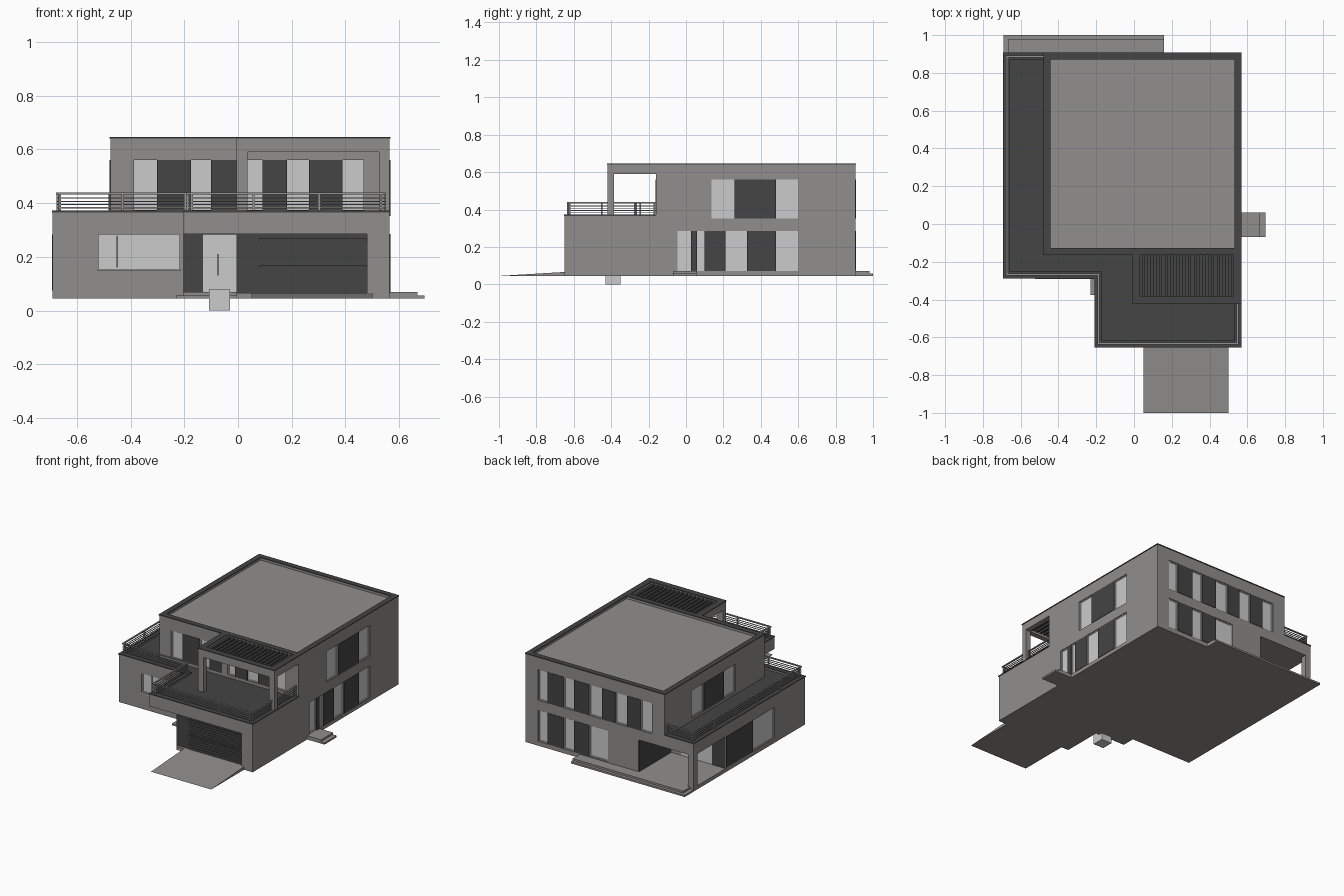
import bpy, bmesh, math
from mathutils import Vector

if "Cube" in bpy.data.objects:
    bpy.data.objects.remove(bpy.data.objects["Cube"])


def material(name, rgb):
    m = bpy.data.materials.new(name)
    m.diffuse_color = (*rgb, 1)
    m.use_nodes = True
    m.node_tree.nodes["Principled BSDF"].inputs["Base Color"].default_value = m.diffuse_color
    return m


WALL = material("grey render", (0.28, 0.272, 0.262))
DARK = material("charcoal", (0.058, 0.058, 0.058))
GLASS = material("pale glass", (0.60, 0.60, 0.60))
STEEL = material("railing steel", (0.30, 0.30, 0.30))


def finish(name, bm, mat):
    bmesh.ops.recalc_face_normals(bm, faces=bm.faces)
    me = bpy.data.meshes.new(name)
    bm.to_mesh(me)
    bm.free()
    ob = bpy.data.objects.new(name, me)
    bpy.context.collection.objects.link(ob)
    if mat:
        me.materials.append(mat)
    return ob


def boxes(name, spans, mat):
    """One object from boxes given as (x0, x1, y0, y1, z0, z1)."""
    bm = bmesh.new()
    for x0, x1, y0, y1, z0, z1 in spans:
        vs = bmesh.ops.create_cube(bm, size=1)["verts"]
        for v in vs:
            v.co = Vector(((x0 + x1) / 2 + v.co.x * (x1 - x0),
                           (y0 + y1) / 2 + v.co.y * (y1 - y0),
                           (z0 + z1) / 2 + v.co.z * (z1 - z0)))
    return finish(name, bm, mat)


def prism(name, pts, z0, z1, mat):
    bm = bmesh.new()
    f = bm.faces.new([bm.verts.new((x, y, z0)) for x, y in pts])
    top = bmesh.ops.extrude_face_region(bm, geom=[f])["geom"]
    for v in top:
        if isinstance(v, bmesh.types.BMVert):
            v.co.z = z1
    return finish(name, bm, mat)


def offset(path, d, closed=False):
    """Shift an axis-aligned path to its left by d, with square corners."""
    out, n = [], len(path)
    for i, p in enumerate(path):
        s = Vector((0, 0))
        for a, b in ((i - 1, i), (i, i + 1)):
            if closed or (a >= 0 and b < n):
                t = (Vector(path[b % n]) - Vector(path[a % n])).normalized()
                s += Vector((-t.y, t.x))
        out.append(Vector(p) + s * d)
    return out


def strip(name, path, d0, d1, z0, z1, mat, closed=False):
    """Wall or bar of rectangular section that follows a path."""
    bm = bmesh.new()
    a, b = offset(path, d0, closed), offset(path, d1, closed)
    rings = [[bm.verts.new((*p, z)) for p, z in ((u, z0), (v, z0), (v, z1), (u, z1))]
             for u, v in zip(a, b)]
    pairs = list(zip(rings, rings[1:])) + ([(rings[-1], rings[0])] if closed else [])
    for r, s in pairs:
        for k in range(4):
            bm.faces.new((r[k], r[(k + 1) % 4], s[(k + 1) % 4], s[k]))
    if not closed:
        bm.faces.new(rings[0])
        bm.faces.new(rings[-1])
    return finish(name, bm, mat)


def on_wall(side, plane, a0, a1, z0, z1, d0, d1):
    """Box span on a wall: a runs along the wall, d points outwards."""
    s = 1 if side[1] == "+" else -1
    p, q = sorted((plane + s * d0, plane + s * d1))
    return (p, q, a0, a1, z0, z1) if side[0] == "x" else (a0, a1, p, q, z0, z1)


def window(cuts, name, side, plane, a0, a1, z0, z1):
    w = 0.006
    cuts.append(on_wall(side, plane, a0, a1, z0, z1, -0.015, 0.02))
    boxes(name + "_glass", [on_wall(side, plane, a0, a1, z0, z1, -0.016, -0.010)], GLASS)
    boxes(name + "_frame", [on_wall(side, plane, *r, -0.016, -0.006) for r in (
        (a0, a0 + w, z0, z1), (a1 - w, a1, z0, z1),
        (a0 + w, a1 - w, z0, z0 + w), (a0 + w, a1 - w, z1 - w, z1))], GLASS)


def panel(name, side, plane, a0, a1, z0, z1):
    boxes(name, [on_wall(side, plane, a0, a1, z0, z1, -0.003, 0.003)], DARK)


def row(cuts, name, side, plane, edges, z0, z1, first="g"):
    """Alternating glass and dark panels between successive edges."""
    for i, (a, b) in enumerate(zip(edges, edges[1:])):
        glass = (i % 2 == 0) == (first == "g")
        if glass:
            window(cuts, f"{name}_window_{i}", side, plane, a, b, z0, z1)
        else:
            panel(f"{name}_panel_{i}", side, plane, a, b, z0, z1)


def carve(ob, cuts):
    cutter = boxes("cutter", cuts, None)
    cutter.hide_render = True
    mod = ob.modifiers.new("openings", "BOOLEAN")
    mod.operation, mod.solver, mod.object = "DIFFERENCE", "EXACT", cutter
    mod.use_self = True
    bpy.context.view_layer.objects.active = ob
    bpy.ops.object.modifier_apply(modifier=mod.name)
    bpy.data.objects.remove(cutter)


L, R, B, F = -0.69, 0.565, 0.905, -0.65     # outer walls
UL, UF, LF, GL = -0.475, -0.16, -0.285, -0.205  # upper left/front, left wing front, garage left
low, high = [], []

# Main volumes
ground = prism("ground_floor", [(L, B), (L, LF), (GL, LF), (GL, F), (R, F), (R, B)], 0.045, 0.35, WALL)
upper = boxes("upper_floor", [(UL, R, UF, B, 0.35, 0.625)], WALL)

# Porch, garage and patio recesses
low += [(-0.3, -0.005, -0.7, LF, 0.0, 0.285), (-0.004, 0.48, -0.7, -0.63, 0.066, 0.285),
        (-0.8, -0.28, 0.56, 1.0, 0.07, 0.285)]
boxes("patio_column", [(L, -0.65, 0.865, B, 0.07, 0.285)], WALL)

# Windows and dark wall panels
row(low, "right_low", "x+", R, [-0.045, 0.028, 0.06, 0.10, 0.21, 0.325, 0.48, 0.60], 0.07, 0.285)
row(high, "right_high", "x+", R, [0.135, 0.26, 0.48, 0.60], 0.352, 0.56)
back = [-0.38, -0.295, -0.195, -0.105, -0.01, 0.09, 0.20, 0.28, 0.40, 0.47]
row(high, "back_high", "y+", B, back, 0.352, 0.56)
row(low, "back_low", "y+", B, [-0.05, 0.09, 0.20, 0.28, 0.40, 0.47], 0.075, 0.285)
row(high, "left_high", "x-", UL, [0.15, 0.275, 0.49, 0.62], 0.375, 0.56)
row(low, "left_low", "x-", L, [0.04, 0.275, 0.558], 0.075, 0.284)
row(high, "front_high", "y-", UF, [-0.388, -0.302, -0.175, -0.10, -0.006], 0.375, 0.56)
row(high, "lounge", "y-", UF, [0.035, 0.092, 0.183, 0.264, 0.39, 0.468], 0.375, 0.56)
window(low, "front_left_window", "y-", LF, -0.52, -0.217, 0.155, 0.284)
boxes("front_left_mullion", [(-0.453, -0.447, LF + 0.004, LF + 0.014, 0.16, 0.28)], STEEL)
boxes("front_left_sill", [(-0.525, -0.212, LF - 0.006, LF, 0.149, 0.155)], GLASS)
panel("patio_back_panel", "y+", 0.56, L + 0.002, -0.59, 0.07, 0.285)
boxes("patio_glass", [(-0.59, -0.36, 0.558, 0.565, 0.072, 0.283)], GLASS)
panel("patio_side_panel", "x-", -0.28, 0.565, 0.90, 0.07, 0.285)

carve(ground, low)
carve(upper, high)

# Entrance: dark panel, sidelight, door and handle
panel("entrance_panel", "y-", LF, GL, -0.13, 0.06, 0.285)
boxes("entrance_door", [(-0.13, -0.097, LF - 0.006, LF, 0.07, 0.283),
                        (-0.083, -0.006, LF - 0.008, LF, 0.07, 0.283)], GLASS)
boxes("door_post", [(-0.097, -0.083, LF - 0.010, LF, 0.07, 0.284)], GLASS)
boxes("door_handle", [(-0.077, -0.072, LF - 0.02, LF - 0.008, 0.13, 0.21)], DARK)
boxes("entrance_step", [(-0.23, -0.005, -0.375, LF, 0.045, 0.057),
                        (GL, -0.005, -0.35, LF, 0.057, 0.07)], WALL)
boxes("entrance_box", [(-0.108, -0.03, -0.43, -0.35, 0.0, 0.08)], GLASS)

# Garage door with slats and two ledges
panel("garage_side_panel", "y-", -0.63, -0.004, 0.075, 0.066, 0.285)
boxes("garage_door", [(0.075, 0.48, -0.636, -0.63, 0.066, 0.285)], DARK)
boxes("garage_slats", [(0.08, 0.478, -0.639, -0.636, 0.072 + i * 0.0165, 0.084 + i * 0.0165)
                       for i in range(13)], DARK)
boxes("garage_ledges", [(0.08, 0.478, -0.644, -0.636, z, z + 0.008) for z in (0.16, 0.26)], DARK)

# Ramp, side step and back terrace
bm = bmesh.new()
end = [[bm.verts.new((x, y, z)) for y, z in ((-1.0, 0.045), (F, 0.045), (F, 0.066))] for x in (0.05, 0.5)]
for e in end:
    bm.faces.new(e)
for k in range(3):
    bm.faces.new((end[0][k], end[0][(k + 1) % 3], end[1][(k + 1) % 3], end[1][k]))
finish("ramp", bm, WALL)
boxes("side_step", [(R, 0.695, -0.07, 0.06, 0.045, 0.057), (R, 0.668, -0.07, 0.06, 0.057, 0.07)], WALL)
boxes("back_terrace", [(L, 0.16, B, 1.0, 0.045, 0.057), (-0.665, 0.16, B, 0.98, 0.057, 0.07)], WALL)

# Terrace floor, parapet and cap
edge = [(UL, B), (L, B), (L, LF), (GL, LF), (GL, F), (R, F), (R, UF)]
boxes("terrace_floor", [(L + 0.02, UL, LF + 0.02, B - 0.02, 0.35, 0.356),
                        (UL, R - 0.02, LF + 0.02, UF, 0.35, 0.356),
                        (GL + 0.02, R - 0.02, F + 0.02, LF + 0.02, 0.35, 0.356)], DARK)
strip("terrace_parapet", edge, 0, 0.03, 0.35, 0.366, WALL)
strip("terrace_cap", edge, -0.003, 0.033, 0.366, 0.372, DARK)

# Railing: thin bars, handrail and posts
for i in range(4):
    strip(f"rail_bar_{i}", edge, 0.016, 0.020, 0.381 + i * 0.012, 0.385 + i * 0.012, STEEL)
strip("handrail", edge, 0.013, 0.023, 0.433, 0.440, STEEL)
posts, line = [], offset(edge, 0.018)
for p, q in zip(line, line[1:]):
    n = max(1, round((q - p).length / 0.24))
    for i in range(n + 1):
        c = p.lerp(q, min(max(i / n, 0.02), 0.98))
        posts.append((c.x - 0.004, c.x + 0.004, c.y - 0.004, c.y + 0.004, 0.37, 0.434))
boxes("rail_posts", posts, STEEL)

# Roof parapet and cap
roof = [(UL, B), (UL, UF), (R, UF), (R, B)]
strip("roof_parapet", roof, 0, 0.03, 0.625, 0.640, WALL, True)
strip("roof_cap", roof, -0.003, 0.034, 0.640, 0.646, DARK, True)

# Pergola over the front terrace
PF, PL = -0.42, -0.005
frame = [(PL, UF), (PL, PF), (R, PF), (R, UF)]
strip("pergola_beam", frame, 0, 0.035, 0.59, 0.640, WALL)
strip("pergola_cap", frame, -0.003, 0.038, 0.640, 0.646, DARK)
boxes("pergola_posts", [(x, x + 0.04, PF, PF + 0.035, 0.356, 0.59) for x in (PL, R - 0.04)], WALL)
boxes("pergola_slats", [(x, x + 0.016, PF + 0.03, UF, 0.605, 0.635)
                        for x in (0.042 + i * 0.0305 for i in range(16))], DARK)
